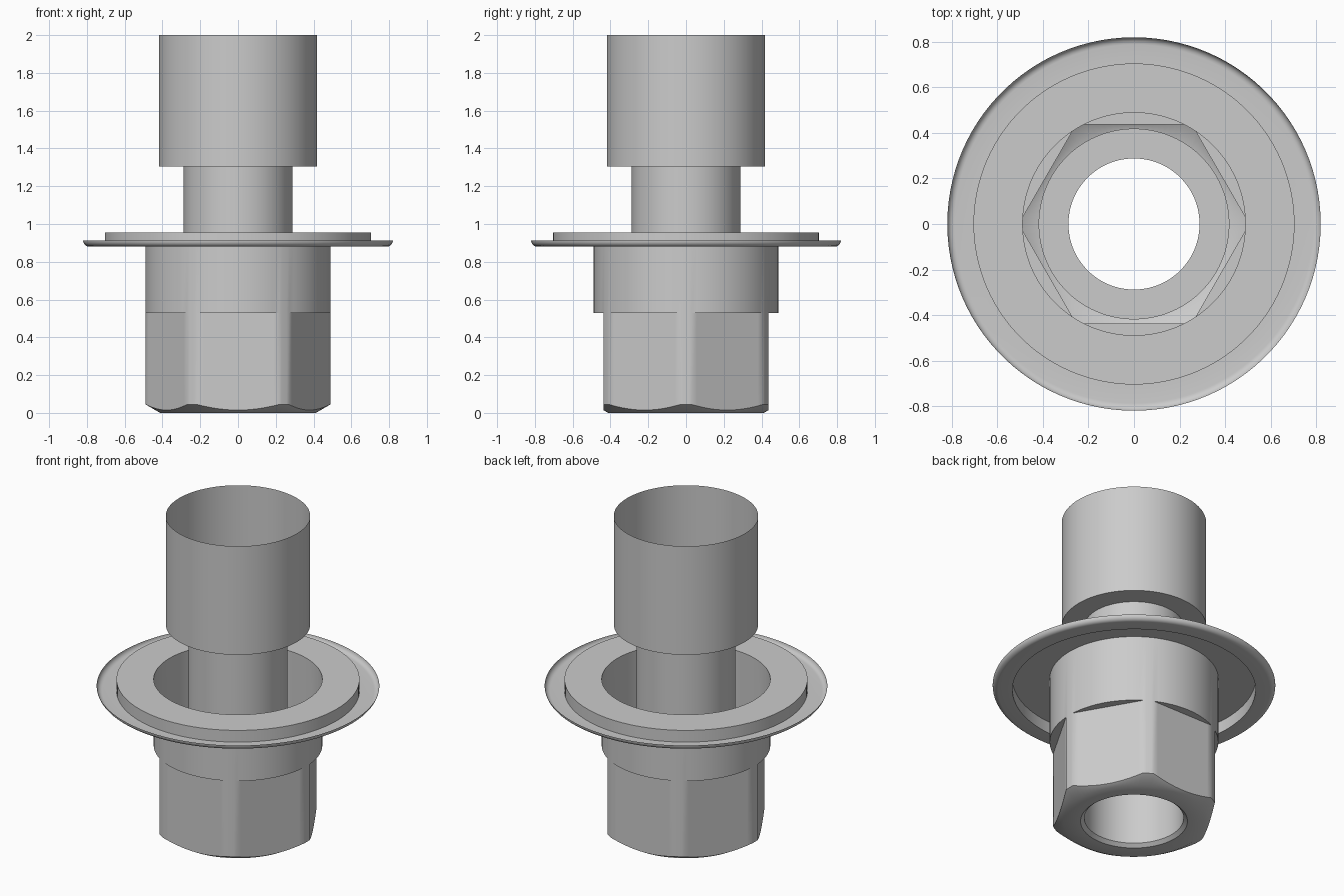
import bpy
import bmesh
from math import cos, sin, pi, acos, radians

cube = bpy.data.objects.get("Cube")
if cube:
    bpy.data.objects.remove(cube)

# Single grey metal colour
GREY = (0.6, 0.6, 0.6, 1.0)
metal = bpy.data.materials.new("grey_metal")
metal.use_nodes = True
metal.diffuse_color = GREY
metal.node_tree.nodes["Principled BSDF"].inputs["Base Color"].default_value = GREY

BODY_R = 0.489      # round collar radius
FLAT = 0.438        # distance from the axis to each hex flat
CHAMFER_R = 0.412   # where the bottom chamfer meets the base

# Angles round the axis: exact samples at the ends of every flat
half = acos(FLAT / BODY_R)
offsets = [half * i / 8 for i in range(-8, 9)]
corner = pi / 3 - 2 * half
offsets += [half + corner * i / 4 for i in range(1, 4)]
ANGLES = [(pi / 6 + k * pi / 3 + o, o) for k in range(6) for o in offsets]


def hex_radius(o):
    """Radius of the hexagon with its corners turned down to the collar."""
    return FLAT / cos(o) if abs(o) <= half else BODY_R


def revolve(name, profile):
    """Sweep a profile, listed upward for outward normals, round z.
    profile(o) gives (radius, height) points at offset o from a flat's middle."""
    bm = bmesh.new()
    columns = [[bm.verts.new((r * cos(a), r * sin(a), z)) for r, z in profile(o)]
               for a, o in ANGLES]
    for i, left in enumerate(columns):
        right = columns[(i + 1) % len(columns)]
        for j in range(len(left) - 1):
            bm.faces.new((left[j], right[j], right[j + 1], left[j + 1]))
    bmesh.ops.remove_doubles(bm, verts=bm.verts, dist=1e-5)
    mesh = bpy.data.meshes.new(name)
    bm.to_mesh(mesh)
    bm.free()
    mesh.materials.append(metal)
    obj = bpy.data.objects.new(name, mesh)
    bpy.context.collection.objects.link(obj)
    bpy.ops.object.select_all(action='DESELECT')
    obj.select_set(True)
    bpy.context.view_layer.objects.active = obj
    bpy.ops.object.shade_smooth_by_angle(angle=radians(30))
    return obj


# Hexagonal nut body with chamfered base and round collar
def body_profile(o):
    r = hex_radius(o)
    return [(0.31, 0), (CHAMFER_R, 0), (r, (r - CHAMFER_R) * 0.577),
            (r, 0.53), (BODY_R, 0.53), (BODY_R, 0.955)]


revolve("hex_body", body_profile)

# Thin dished flange with an upturned rim
FILLET = 0.032
rim = [(0.788 + FILLET * cos(t), 0.912 - FILLET * sin(t))
       for t in (pi / 2 * i / 6 for i in range(7))]
flange = rim + [(0.705, 0.88), (0.705, 0.955), (BODY_R, 0.955)]
revolve("flange", lambda o: flange)

# Central tube, from the bore's chamfered mouth to the open wide sleeve
tube = [(0.31, 0), (0.288, 0.02), (0.288, 1.305)]
revolve("inner_tube", lambda o: tube)
sleeve = [(0.288, 1.305), (0.419, 1.305), (0.419, 2.0)]
revolve("top_sleeve", lambda o: sleeve)
